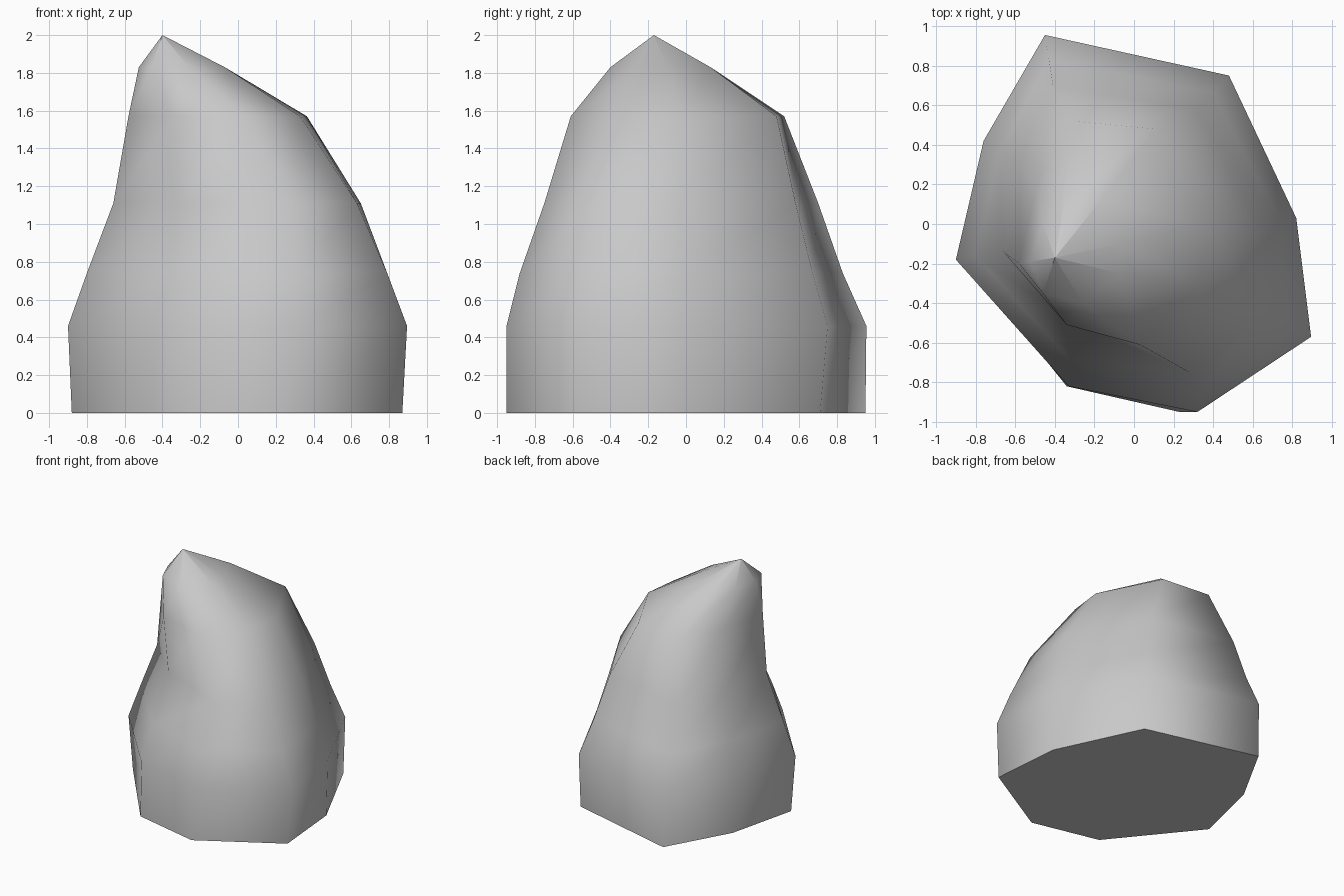
import bpy
import bmesh
from mathutils import Vector

cube = bpy.data.objects.get("Cube")
if cube:
    bpy.data.objects.remove(cube, do_unlink=True)


def make_material(name, color):
    material = bpy.data.materials.new(name)
    material.use_nodes = True
    material.diffuse_color = color
    shader = material.node_tree.nodes["Principled BSDF"]
    shader.inputs["Base Color"].default_value = color
    shader.inputs["Roughness"].default_value = 0.9
    return material


def section(height, outline):
    """One horizontal cross-section of the boulder."""
    return [Vector((x, y, height)) for x, y in outline]


def loft(name, sections, tip, material):
    """Join the sections with faces, close the base and end in a point."""
    bm = bmesh.new()
    rings = [[bm.verts.new(point) for point in ring] for ring in sections]
    count = len(rings[0])
    for lower, upper in zip(rings, rings[1:]):
        for i in range(count):
            j = (i + 1) % count
            bm.faces.new((lower[i], lower[j], upper[j], upper[i]))
    peak = bm.verts.new(tip)
    for i in range(count):
        bm.faces.new((rings[-1][i], rings[-1][(i + 1) % count], peak))
    base = bm.faces.new(list(reversed(rings[0])))
    bmesh.ops.recalc_face_normals(bm, faces=bm.faces[:])

    # Smooth weathered sides, crisp flat underside and pointed tip
    for face in bm.faces:
        face.smooth = face is not base
    for edge in list(base.edges) + list(peak.link_edges):
        edge.smooth = False

    mesh = bpy.data.meshes.new(name)
    bm.to_mesh(mesh)
    bm.free()
    mesh.materials.append(material)
    rock = bpy.data.objects.new(name, mesh)
    bpy.context.scene.collection.objects.link(rock)
    return rock


# Cross-sections, each running counter-clockwise from the front left corner
ground = section(0, [(.87, -.58), (.82, .01), (.49, .71), (-.45, .95),
                     (-.74, .43), (-.88, -.15), (-.34, -.82), (.23, -.95)])
belly = section(.46, [(.895, -.57), (.82, .03), (.48, .75), (-.45, .955),
                      (-.76, .42), (-.9, -.18), (-.33, -.82), (.32, -.95)])
flank = section(.74, [(.79, -.54), (.74, 0), (.4, .67), (-.43, .83),
                      (-.68, .37), (-.8, -.16), (-.32, -.69), (.31, -.88)])
waist = section(1.11, [(.63, -.49), (.65, -.05), (.31, .58), (-.41, .7),
                       (-.58, .3), (-.66, -.14), (-.31, -.49), (.28, -.75)])
shoulder = section(1.57, [(.33, -.31), (.365, -.02), (.11, .48), (-.31, .52),
                          (-.49, .2), (-.58, -.2), (-.34, -.51), (.03, -.61)])
crown = section(1.83, [(-.07, -.25), (-.07, -.1), (-.16, .13), (-.35, .13),
                       (-.46, 0), (-.525, -.19), (-.46, -.35), (-.26, -.4)])

grey_stone = make_material("grey stone", (.58, .58, .58, 1))
loft("boulder", [ground, belly, flank, waist, shoulder, crown],
     Vector((-.4, -.17, 2)), grey_stone)
